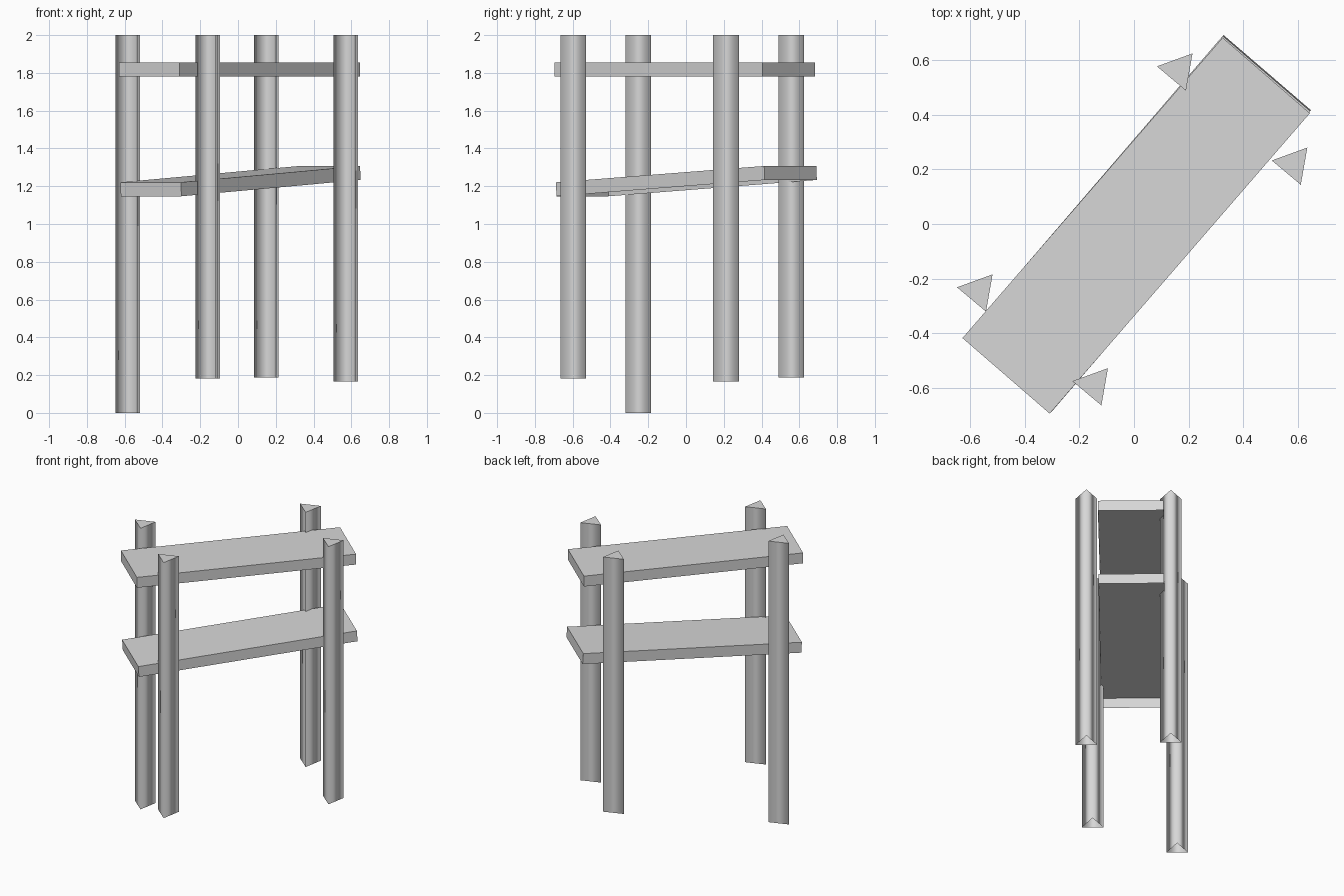
import bpy, bmesh
from math import radians, cos, sin

cube = bpy.data.objects.get("Cube")
if cube:
    bpy.data.objects.remove(cube, do_unlink=True)

GREY = (0.68, 0.68, 0.68, 1)
grey = bpy.data.materials.new("plain_grey")
grey.use_nodes = True
grey.diffuse_color = GREY
for node in grey.node_tree.nodes:
    if node.type == 'BSDF_PRINCIPLED':
        node.inputs["Base Color"].default_value = GREY


def add_object(name, bm):
    """Finish a part: outward normals, hollow with an open underside."""
    bmesh.ops.recalc_face_normals(bm, faces=bm.faces)
    bm.normal_update()
    underside = [f for f in bm.faces if f.normal.z < -0.5]
    bmesh.ops.delete(bm, geom=underside, context='FACES_ONLY')
    mesh = bpy.data.meshes.new(name)
    bm.to_mesh(mesh)
    bm.free()
    mesh.materials.append(grey)
    obj = bpy.data.objects.new(name, mesh)
    bpy.context.collection.objects.link(obj)
    return obj


def add_post(name, x, y, bottom, top=2.0, radius=0.08):
    """Triangular post, soft shaded around its sides with a flat top cap."""
    bm = bmesh.new()
    angles = [radians(a) for a in (50, 170, 290)]
    base = bm.faces.new([bm.verts.new((x + radius * cos(a), y + radius * sin(a), bottom))
                         for a in angles])
    ext = bmesh.ops.extrude_face_region(bm, geom=[base], use_keep_orig=True)
    verts = [g for g in ext["geom"] if isinstance(g, bmesh.types.BMVert)]
    bmesh.ops.translate(bm, verts=verts, vec=(0, 0, top - bottom))
    bm.normal_update()
    for face in bm.faces:
        face.smooth = abs(face.normal.z) < 0.5
    for edge in bm.edges:
        edge.smooth = abs(edge.verts[0].co.z - edge.verts[1].co.z) > 0.1
    add_object(name, bm)


def add_shelf(name, center, pitch, turn):
    """Flat board running diagonally between the posts."""
    bm = bmesh.new()
    bmesh.ops.create_cube(bm, size=1)
    bmesh.ops.scale(bm, verts=bm.verts, vec=(1.457, 0.423, 0.074))
    obj = add_object(name, bm)
    obj.location = center
    obj.rotation_euler = (0, radians(-pitch), radians(turn))


# Posts, cut to different lengths at the bottom
add_post("front_right_post", -0.570, -0.246, 0.0)
add_post("front_left_post", -0.147, -0.590, 0.182)
add_post("back_right_post", 0.163, 0.564, 0.188)
add_post("back_left_post", 0.584, 0.219, 0.167)

# Shelves: the upper is level, the lower slopes up to the back
add_shelf("upper_shelf", (0.008, -0.006, 1.819), 0, 49.1)
add_shelf("lower_shelf", (0.013, 0.002, 1.227), 3.4, 49.3)
